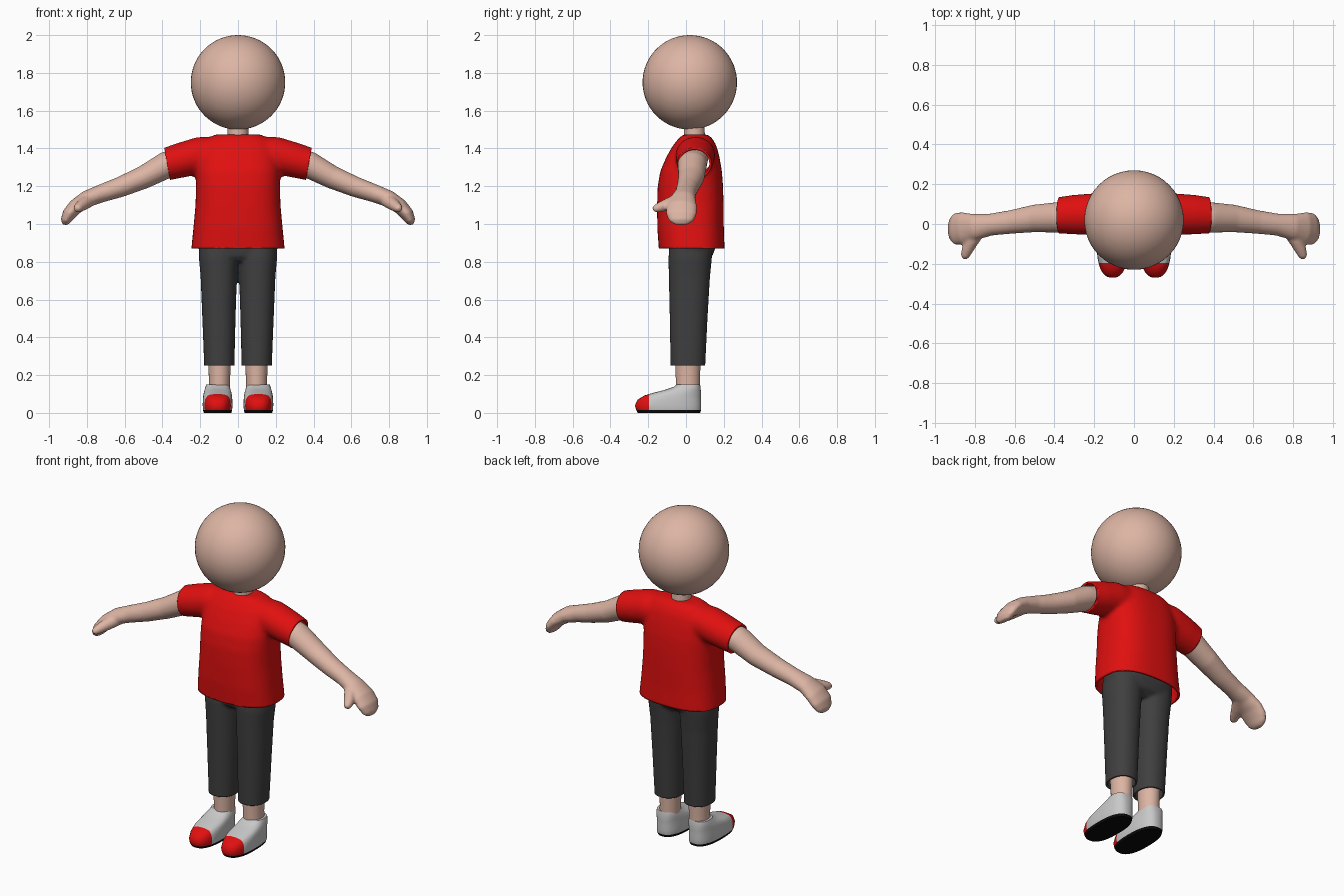
import bpy, bmesh, math
from mathutils import Vector

if "Cube" in bpy.data.objects:
    bpy.data.objects.remove(bpy.data.objects["Cube"])

UP = Vector((0, 0, 1))
DEPTH = Vector((0, 1, 0))


def material(name, rgb):
    m = bpy.data.materials.new(name)
    m.diffuse_color = (*rgb, 1)
    m.use_nodes = True
    m.node_tree.nodes["Principled BSDF"].inputs["Base Color"].default_value = m.diffuse_color
    return m


skin = material("skin", (0.72, 0.46, 0.37))
red = material("red", (0.75, 0.005, 0.005))
charcoal = material("charcoal", (0.05, 0.05, 0.05))
grey = material("light_grey", (0.58, 0.58, 0.58))
black = material("black", (0.003, 0.003, 0.003))


def loft(bm, sections, axis=None, ref=DEPTH, power=2.0, n=40):
    """Skin superellipse rings (x, y, z, half_u, half_v) and cap both ends."""
    centres = [Vector(s[:3]) for s in sections]
    rings = []
    for i, s in enumerate(sections):
        t = axis or (centres[min(i + 1, len(centres) - 1)] - centres[max(i - 1, 0)]).normalized()
        v = (ref - t * ref.dot(t)).normalized()
        u = v.cross(t)
        ring = []
        for k in range(n):
            c, d = math.cos(math.tau * k / n), math.sin(math.tau * k / n)
            c = math.copysign(abs(c) ** (2 / power), c)
            d = math.copysign(abs(d) ** (2 / power), d)
            ring.append(bm.verts.new(centres[i] + u * c * s[3] + v * d * s[4]))
        rings.append(ring)
    for a, b in zip(rings, rings[1:]):
        for k in range(n):
            bm.faces.new((a[k], a[(k + 1) % n], b[(k + 1) % n], b[k]))
    bm.faces.new(rings[0])
    bm.faces.new(rings[-1])


def finish(bm, name, *mats):
    bmesh.ops.recalc_face_normals(bm, faces=bm.faces)
    mesh = bpy.data.meshes.new(name)
    bm.to_mesh(mesh)
    bm.free()
    for m in mats:
        mesh.materials.append(m)
    ob = bpy.data.objects.new(name, mesh)
    bpy.context.collection.objects.link(ob)
    smooth(ob)
    return ob


def smooth(ob):
    bpy.ops.object.select_all(action='DESELECT')
    ob.select_set(True)
    bpy.context.view_layer.objects.active = ob
    bpy.ops.object.shade_smooth_by_angle(angle=math.radians(40))


def fuse(ob, voxel, iterations, cuts=(), wall=0.0):
    """Blend overlapping lofts into one skin, trim the openings, add a wall."""
    m = ob.modifiers.new("blend", 'REMESH')
    m.mode, m.voxel_size = 'VOXEL', voxel
    m = ob.modifiers.new("soften", 'SMOOTH')
    m.factor, m.iterations = 0.5, iterations
    mat = ob.data.materials[0]
    mesh = bpy.data.meshes.new_from_object(ob.evaluated_get(bpy.context.evaluated_depsgraph_get()))
    ob.modifiers.clear()
    ob.data = mesh
    bm = bmesh.new()
    bm.from_mesh(mesh)
    for point, normal in cuts:
        bmesh.ops.bisect_plane(bm, geom=bm.verts[:] + bm.edges[:] + bm.faces[:], dist=1e-5,
                               plane_co=point, plane_no=normal, clear_outer=True)
    for f in bm.faces:
        f.material_index = 0
    bm.to_mesh(mesh)
    bm.free()
    mesh.materials.clear()
    mesh.materials.append(mat)
    if wall:
        m = ob.modifiers.new("cloth", 'SOLIDIFY')
        m.thickness, m.offset = wall, -1
    smooth(ob)


def flip(sections, s):
    return [(x * s, *rest) for x, *rest in sections]


# head
bm = bmesh.new()
bmesh.ops.create_uvsphere(bm, u_segments=48, v_segments=32, radius=0.25)
bmesh.ops.translate(bm, verts=bm.verts, vec=(0, 0.02, 1.75))
finish(bm, "head", skin)

# neck
bm = bmesh.new()
loft(bm, [(0, 0.045, 1.40, 0.06, 0.06), (0, 0.045, 1.47, 0.055, 0.055), (0, 0.04, 1.56, 0.055, 0.055)], UP)
finish(bm, "neck", skin)

# shirt: body and both sleeves blended together
bm = bmesh.new()
loft(bm, [(0, 0.03, 0.82, 0.249, 0.172), (0, 0.03, 0.87, 0.247, 0.174), (0, 0.024, 0.98, 0.236, 0.176),
          (0, 0.023, 1.10, 0.225, 0.176), (0, 0.023, 1.20, 0.222, 0.173), (0, 0.027, 1.28, 0.222, 0.163),
          (0, 0.036, 1.35, 0.215, 0.142), (0, 0.045, 1.41, 0.195, 0.118), (0, 0.05, 1.45, 0.165, 0.092),
          (0, 0.05, 1.475, 0.12, 0.065)], UP, power=2.6, n=64)
sleeve = [(0.06, 0.05, 1.372, 0.09, 0.095), (0.20, 0.05, 1.365, 0.097, 0.105), (0.30, 0.047, 1.338, 0.093, 0.10),
          (0.375, 0.044, 1.318, 0.087, 0.092), (0.45, 0.04, 1.298, 0.085, 0.09)]
for s in (-1, 1):
    loft(bm, flip(sleeve, s))
shirt = finish(bm, "shirt", red)
fuse(shirt, 0.012, 10, [((0, 0, 0.87), (0, 0, -1))] +
     [((s * 0.375, 0, 1.318), (s * 0.165, 0, -0.03)) for s in (-1, 1)], wall=0.012)

# trousers: hips and both legs blended together
bm = bmesh.new()
loft(bm, [(0, 0.02, 0.80, 0.15, 0.08), (0, 0.028, 0.83, 0.195, 0.112), (0, 0.033, 0.88, 0.212, 0.125),
          (0, 0.033, 1.0, 0.205, 0.125)], UP, power=2.5, n=56)
leg = [(0.099, 0.01, 0.20, 0.079, 0.091), (0.099, 0.01, 0.25, 0.080, 0.092), (0.101, 0.014, 0.50, 0.088, 0.10),
       (0.102, 0.018, 0.72, 0.096, 0.109), (0.104, 0.022, 0.82, 0.103, 0.115), (0.105, 0.03, 0.92, 0.10, 0.115)]
for s in (-1, 1):
    loft(bm, flip(leg, s), UP, power=2.2)
trousers = finish(bm, "trousers", charcoal)
fuse(trousers, 0.009, 6, [((0, 0, 0.25), (0, 0, -1))], wall=0.01)

arm = [(0.25, 0.04, 1.35, 0.070, 0.078), (0.38, 0.033, 1.312, 0.071, 0.077), (0.50, 0.028, 1.247, 0.061, 0.069),
       (0.62, 0.010, 1.197, 0.054, 0.059), (0.72, -0.003, 1.163, 0.048, 0.055), (0.80, -0.015, 1.133, 0.044, 0.066),
       (0.86, -0.022, 1.092, 0.040, 0.081), (0.895, -0.025, 1.052, 0.036, 0.081),
       (0.913, -0.025, 1.016, 0.027, 0.064), (0.918, -0.025, 0.996, 0.012, 0.035)]
thumb = [(0.78, -0.03, 1.13, 0.036, 0.036), (0.815, -0.085, 1.108, 0.034, 0.034), (0.838, -0.13, 1.092, 0.029, 0.028),
         (0.85, -0.16, 1.082, 0.023, 0.022), (0.854, -0.175, 1.078, 0.012, 0.012)]
shoe = [(0.108, -0.09, 0.0, 0.073, 0.165), (0.108, -0.092, 0.015, 0.077, 0.172), (0.108, -0.095, 0.04, 0.079, 0.175),
        (0.108, -0.088, 0.07, 0.078, 0.168), (0.108, -0.071, 0.092, 0.076, 0.150), (0.108, -0.045, 0.107, 0.073, 0.125),
        (0.108, -0.017, 0.122, 0.069, 0.095), (0.108, 0.006, 0.138, 0.064, 0.071), (0.108, 0.012, 0.15, 0.060, 0.062)]

for s, side in ((-1, "right"), (1, "left")):
    # arm with mitten hand and thumb
    bm = bmesh.new()
    loft(bm, flip(arm, s))
    loft(bm, flip(thumb, s), ref=UP, n=24)
    fuse(finish(bm, side + "_arm", skin), 0.008, 5)

    # ankle
    bm = bmesh.new()
    loft(bm, [(s * 0.1, 0.01, 0.10, 0.056, 0.064), (s * 0.098, 0.01, 0.18, 0.056, 0.064),
              (s * 0.098, 0.01, 0.30, 0.062, 0.068)], UP)
    finish(bm, side + "_ankle", skin)

    # shoe with black sole and red toe cap
    bm = bmesh.new()
    loft(bm, flip(shoe, s), UP, power=2.5, n=48)
    bmesh.ops.bisect_plane(bm, geom=bm.verts[:] + bm.edges[:] + bm.faces[:], dist=1e-5,
                           plane_co=(0, -0.195, 0), plane_no=(0, 1, 0))
    for f in bm.faces:
        c = f.calc_center_median()
        f.material_index = 2 if c.z < 0.015 else 1 if c.y < -0.195 else 0
    finish(bm, side + "_shoe", grey, red, black)
